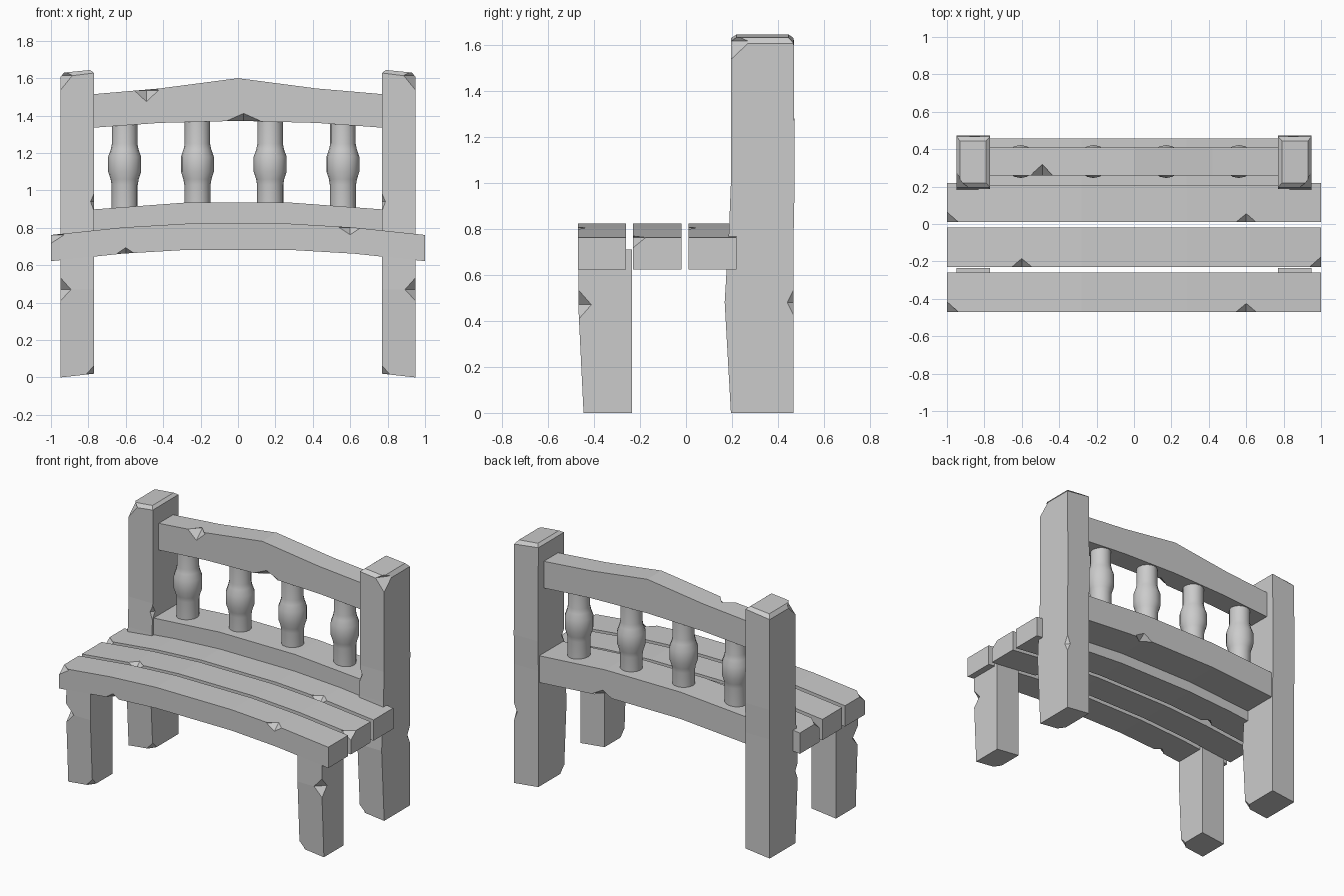
import bpy, bmesh, math
from mathutils import Matrix, Vector

if "Cube" in bpy.data.objects:
    bpy.data.objects.remove(bpy.data.objects["Cube"])


def make(name, bm):
    bmesh.ops.recalc_face_normals(bm, faces=bm.faces)
    me = bpy.data.meshes.new(name)
    bm.to_mesh(me)
    bm.free()
    ob = bpy.data.objects.new(name, me)
    bpy.context.collection.objects.link(ob)
    return ob


def chip(ob, chips):
    """Knock octahedral nicks out of edges and corners: (centre, half sizes)."""
    bm = bmesh.new()
    for c, s in chips:
        m = Matrix.Translation(c) @ Matrix.Diagonal((*s, 1))
        bmesh.ops.create_uvsphere(bm, u_segments=4, v_segments=2, radius=1, matrix=m)
    cut = make("chip_cutter", bm)
    cut.hide_render = True
    mod = ob.modifiers.new("chips", 'BOOLEAN')
    mod.operation = 'DIFFERENCE'
    mod.solver = 'EXACT'
    mod.object = cut
    bpy.context.view_layer.objects.active = ob
    bpy.ops.object.modifier_apply(modifier=mod.name)
    bpy.data.objects.remove(cut)


def beam(name, top, bottom, y0, y1):
    """Extrude an arched x-z outline along y."""
    bm = bmesh.new()
    f = bm.faces.new([bm.verts.new((x, y0, z)) for x, z in top + bottom[::-1]])
    ext = bmesh.ops.extrude_face_region(bm, geom=[f])["geom"]
    vs = [v for v in ext if isinstance(v, bmesh.types.BMVert)]
    bmesh.ops.translate(bm, verts=vs, vec=(0, y1 - y0, 0))
    return make(name, bm)


def loft(name, rings, side):
    """Stack rectangular rings (x inner, x outer, y front, y back, z inner, z outer)."""
    bm = bmesh.new()
    loops = []
    for xi, xo, y0, y1, zi, zo in rings:
        loops.append([bm.verts.new((side * x, y, z)) for x, y, z in
                      ((xi, y0, zi), (xo, y0, zo), (xo, y1, zo), (xi, y1, zi))])
    for a, b in zip(loops, loops[1:]):
        for i in range(4):
            j = (i + 1) % 4
            bm.faces.new((a[i], a[j], b[j], b[i]))
    bm.faces.new(loops[0])
    bm.faces.new(loops[-1])
    return make(name, bm)


# Legs and back posts, mirrored left and right
for side, tag in ((-1, "left"), (1, "right")):
    leg = loft("front_leg_" + tag, [
        (.77, .95, -.445, -.235, .02, 0),
        (.77, .95, -.468, -.235, .47, .47),
        (.77, .95, -.465, -.235, .71, .71)], side)
    chip(leg, [((side * .95, -.468, .47), (.057, .057, .065)),
               ((side * .77, -.445, .02), (.04, .04, .045))])
    post = loft("back_post_" + tag, [
        (.77, .95, .195, .468, .02, 0),
        (.77, .95, .168, .468, .48, .48),
        (.77, .95, .187, .468, .80, .80),
        (.77, .95, .195, .472, 1.0, 1.0),
        (.77, .95, .195, .468, 1.628, 1.605),
        (.79, .93, .22, .445, 1.644, 1.63)], side)
    chip(post, [((side * .95, .195, 1.615), (.065, .085, .08)),
                ((side * .77, .195, .02), (.04, .04, .045)),
                ((side * .95, .47 if side > 0 else .168, .48), (.025, .03, .06)),
                ((side * .77, .19, .94), (.02, .03, .05))])

# Arched seat slats, the middle one turned end for end
arch = [(-1, .762), (-.62, .802), (-.28, .822), (.28, .822), (.62, .802), (1, .762)]
under = [(x, z - .14) for x, z in arch]
for i in range(3):
    y = -.47 + .24 * i
    s = -1 if i == 1 else 1
    slat = beam("seat_slat_%d" % (i + 1), arch, under, y, y + .21)
    chip(slat, [((s * .6, y, .803), (.06, .045, .04)),
                ((s * -1, y, .762), (.07, .055, .045)),
                ((s * -.6, y, .664), (.045, .04, .03))])

# Lower back rail
top = [(-.78, .898), (-.28, .935), (.28, .935), (.78, .898)]
rail = beam("lower_back_rail", top, [(x, z - .18) for x, z in top], .205, .458)
chip(rail, [((.3, .458, .754), (.07, .05, .04))])

# Peaked top rail
rail = beam("top_back_rail",
            [(-.78, 1.514), (-.42, 1.545), (0, 1.6), (.42, 1.545), (.78, 1.514)],
            [(-.78, 1.335), (-.42, 1.361), (0, 1.372), (.42, 1.361), (.78, 1.335)],
            .258, .41)
chip(rail, [((-.49, .258, 1.535), (.065, .065, .06)),
            ((.03, .258, 1.372), (.09, .05, .04))])

# Turned spindles
profile = [(.07, .88), (.07, 1.03), (.075, 1.06), (.088, 1.1), (.088, 1.18),
           (.074, 1.22), (.068, 1.25), (.068, 1.39)]
N = 16
for k in range(4):
    bm = bmesh.new()
    rings = [[bm.verts.new((-.606 + .389 * k + r * math.cos(math.tau * i / N),
                            .334 + r * math.sin(math.tau * i / N), z))
              for i in range(N)] for r, z in profile]
    for a, b in zip(rings, rings[1:]):
        for i in range(N):
            j = (i + 1) % N
            bm.faces.new((a[i], a[j], b[j], b[i]))
    bm.faces.new(rings[0])
    bm.faces.new(rings[-1])
    ob = make("spindle_%d" % (k + 1), bm)
    bpy.ops.object.select_all(action='DESELECT')
    ob.select_set(True)
    bpy.context.view_layer.objects.active = ob
    bpy.ops.object.shade_smooth_by_angle(angle=math.radians(40))
